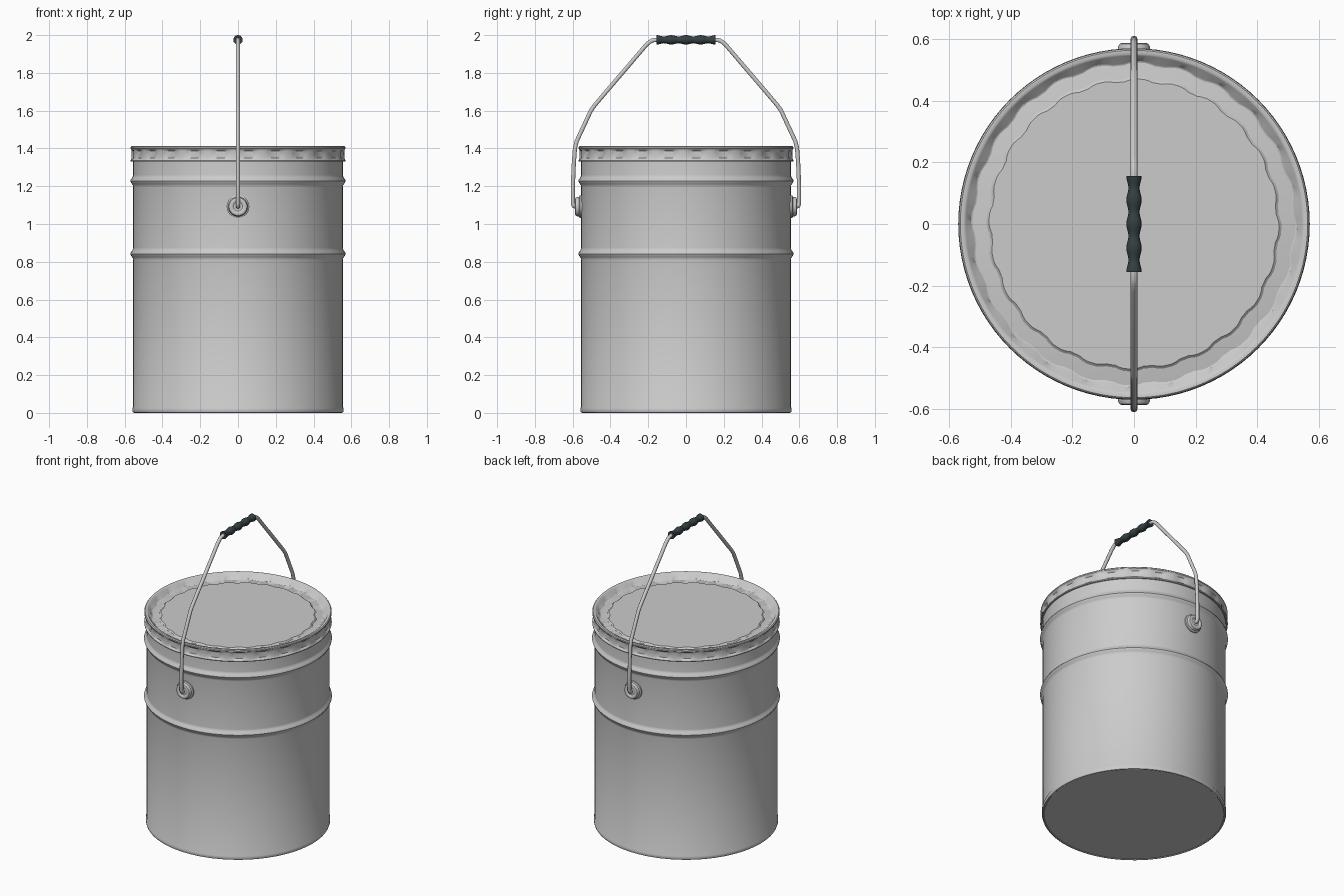
import bpy, bmesh, math
from mathutils import Matrix

if "Cube" in bpy.data.objects:
    bpy.data.objects.remove(bpy.data.objects["Cube"])


def finish(ob, angle=35):
    bpy.ops.object.select_all(action='DESELECT')
    ob.select_set(True)
    bpy.context.view_layer.objects.active = ob
    bpy.ops.object.shade_smooth_by_angle(angle=math.radians(angle))
    return ob


def lathe(name, profile, segs=96, matrix=None, warp=None, angle=35):
    """Revolve (radius, height) points about z; radius 0 closes to a pole."""
    bm = bmesh.new()
    rings = []
    for r, z in profile:
        if r == 0:
            rings.append([bm.verts.new((0, 0, z))] * segs)
            continue
        ring = []
        for i in range(segs):
            a = 2 * math.pi * i / segs
            rr = r + (warp(i, z) if warp else 0)
            ring.append(bm.verts.new((rr * math.cos(a), rr * math.sin(a), z)))
        rings.append(ring)
    for lo, hi in zip(rings, rings[1:]):
        for i in range(segs):
            j = (i + 1) % segs
            bm.faces.new(dict.fromkeys((lo[i], lo[j], hi[j], hi[i])))
    bmesh.ops.recalc_face_normals(bm, faces=bm.faces)
    if matrix:
        bm.transform(matrix)
    me = bpy.data.meshes.new(name)
    bm.to_mesh(me)
    bm.free()
    ob = bpy.data.objects.new(name, me)
    bpy.context.collection.objects.link(ob)
    return finish(ob, angle)


# Pail body with bottom seam and two rolled beads
R = 0.555


def bead(zc):
    return [(R + 0.015 * (0.5 + 0.5 * math.cos(math.pi * t / 4)) ** 1.3, zc + 0.032 * t / 4)
            for t in range(-4, 5)]


lathe("pail_body",
      [(0, 0.004), (0.545, 0.004), (0.549, 0), (0.556, 0.002), (0.559, 0.01),
       (0.559, 0.025), (R, 0.032)]
      + bead(0.842) + bead(1.228) + [(R, 1.37), (0.54, 1.375), (0, 1.375)])

# Lid: crimped skirt, rolled rim, recessed panel with a raised centre
TABS, SEGS = 24, 192


def crimp(i, z):
    if not 1.342 < z < 1.393:
        return 0
    step = i % (SEGS // TABS)
    return (0, -0.003, -0.008, -0.008, -0.008, -0.003, 0, 0)[step]


lathe("lid",
      [(0.556, 1.335), (0.562, 1.33), (0.568, 1.332), (0.569, 1.337), (0.566, 1.341),
       (0.564, 1.349), (0.563, 1.367), (0.563, 1.386), (0.564, 1.394), (0.568, 1.399),
       (0.568, 1.407), (0.563, 1.412), (0.552, 1.412), (0.545, 1.408),
       (0.529, 1.378), (0.523, 1.375), (0.478, 1.375), (0.470, 1.382), (0, 1.382)],
      segs=SEGS, warp=crimp)

# Handle ears on both sides
for side, label in ((-1, "front"), (1, "back")):
    turn = Matrix.Translation((0, 0, 1.092)) @ Matrix.Rotation(-side * math.pi / 2, 4, 'X')
    lathe("handle_ear_" + label,
          [(0.060, 0.535), (0.060, 0.562), (0.052, 0.566), (0.051, 0.576), (0.047, 0.584),
           (0.040, 0.587), (0.030, 0.586), (0.024, 0.581), (0, 0.581)],
          segs=40, matrix=turn)

# Wire bail, mirrored from half a path
half = [(0.56, 1.092), (0.585, 1.092), (0.595, 1.096), (0.599, 1.108), (0.599, 1.20),
        (0.594, 1.32), (0.588, 1.40), (0.578, 1.44), (0.505, 1.597), (0.495, 1.613),
        (0.480, 1.633), (0.215, 1.943), (0.195, 1.962), (0.178, 1.972), (0.155, 1.975)]
path = [(-y, z) for y, z in half] + half[::-1]
cu = bpy.data.curves.new("wire_handle", 'CURVE')
cu.dimensions = '3D'
cu.bevel_depth = 0.0115
cu.bevel_resolution = 3
cu.use_fill_caps = True
sp = cu.splines.new('POLY')
sp.points.add(len(path) - 1)
for p, (y, z) in zip(sp.points, path):
    p.co = (0, y, z, 1)
wire = bpy.data.objects.new("wire_handle", cu)
bpy.context.collection.objects.link(wire)
bpy.ops.object.select_all(action='DESELECT')
wire.select_set(True)
bpy.context.view_layer.objects.active = wire
bpy.ops.object.convert(target='MESH')
finish(bpy.context.view_layer.objects.active, 50)

# Dark grip with finger grooves
L, N = 0.156, 32
wave = [(0.0215 + 0.0035 * math.cos(8 * math.pi * k / N), -L + 2 * L * k / N)
        for k in range(N + 1)]
grip = lathe("grip", [(0, -L)] + wave + [(0, L)], segs=24,
             matrix=Matrix.Translation((0, 0, 1.975)) @ Matrix.Rotation(-math.pi / 2, 4, 'X'))
mat = bpy.data.materials.new("dark_rubber")
mat.diffuse_color = (0.035, 0.05, 0.055, 1)
mat.use_nodes = True
mat.node_tree.nodes["Principled BSDF"].inputs["Base Color"].default_value = mat.diffuse_color
grip.data.materials.append(mat)
